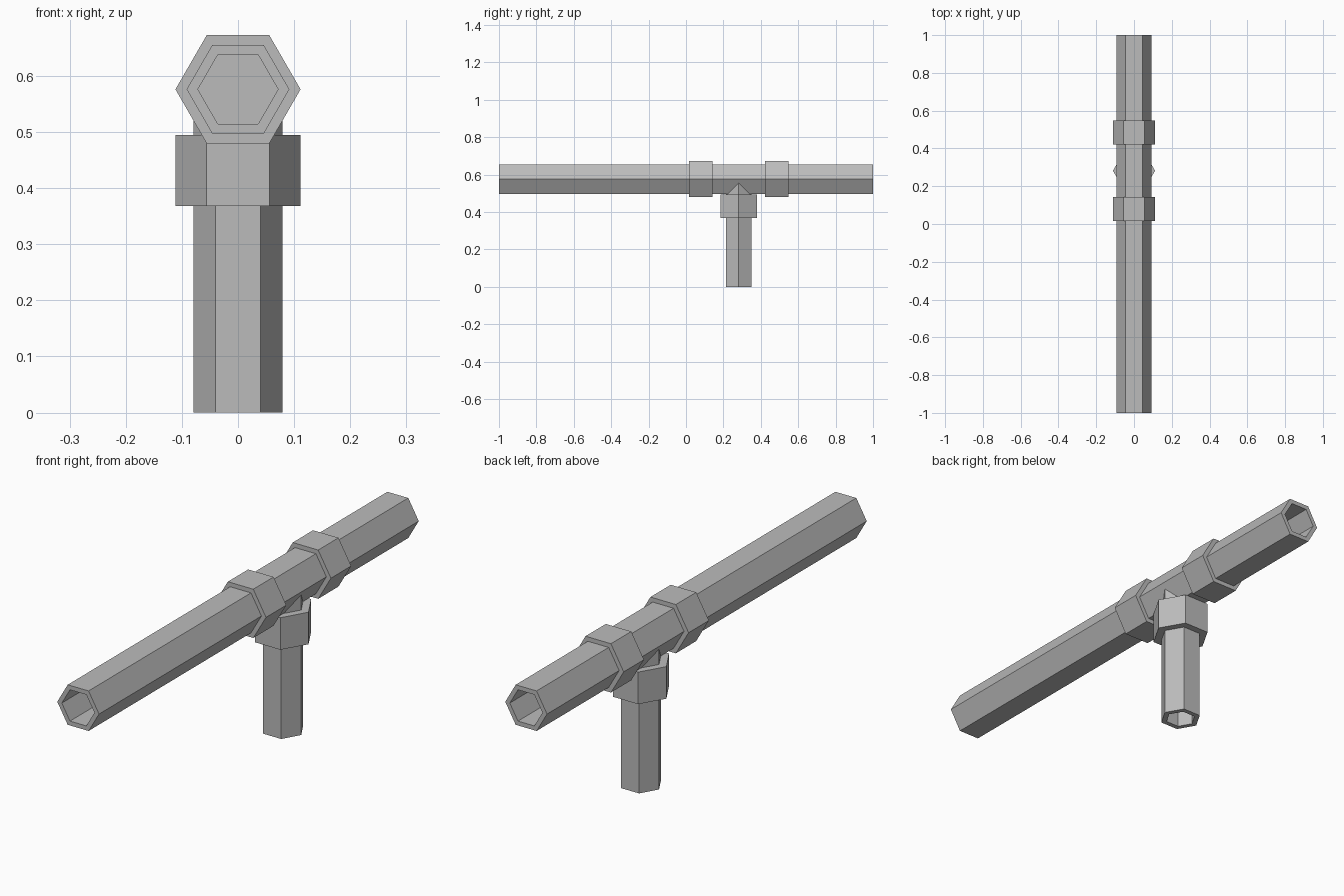
import bpy
import bmesh
from math import cos, sin, pi
from mathutils import Matrix

cube = bpy.data.objects.get("Cube")
if cube:
    bpy.data.objects.remove(cube, do_unlink=True)

# Single flat metal colour
metal = bpy.data.materials.new("grey_metal")
metal.use_nodes = True
GREY = (0.5, 0.5, 0.5, 1)
metal.diffuse_color = GREY
metal.node_tree.nodes["Principled BSDF"].inputs["Base Color"].default_value = GREY

SIDES = 6
PIPE_Z = 0.576      # height of the long pipe's axis
STEM_Y = 0.282      # where the stem meets the long pipe
COLLAR_R = 0.1115
COLLAR_LEN = 0.127

ALONG_Y = Matrix.Translation((0, 0, PIPE_Z)) @ Matrix.Rotation(-pi / 2, 4, "X")
ALONG_Z = Matrix.Translation((0, STEM_Y, 0))


def hex_part(name, radius, start, end, frame, bore=0):
    """Hexagonal bar from start to end along the frame's axis; a tube if bore is set."""
    bm = bmesh.new()

    def ring(r, h):
        return [bm.verts.new((r * cos(2 * pi * i / SIDES), r * sin(2 * pi * i / SIDES), h))
                for i in range(SIDES)]

    rings = [ring(radius, start), ring(radius, end)]
    if bore:
        rings += [ring(bore, end), ring(bore, start)]
        pairs = list(zip(rings, rings[1:] + rings[:1]))
    else:
        pairs = [rings]
        bm.faces.new(rings[0])
        bm.faces.new(rings[1])
    for a, b in pairs:
        for i in range(SIDES):
            j = (i + 1) % SIDES
            bm.faces.new((a[i], a[j], b[j], b[i]))
    bm.transform(frame)
    bmesh.ops.recalc_face_normals(bm, faces=bm.faces)
    mesh = bpy.data.meshes.new(name)
    bm.to_mesh(mesh)
    bm.free()
    mesh.materials.append(metal)
    obj = bpy.data.objects.new(name, mesh)
    bpy.context.collection.objects.link(obj)
    return obj


# Long horizontal pipe and the stem that runs up into it
hex_part("long_pipe", 0.0915, -1, 1, ALONG_Y, bore=0.0715)
hex_part("stem_pipe", 0.0795, 0, PIPE_Z, ALONG_Z, bore=0.0575)

# Collars on either side of the junction, and one on the stem
for name, start in (("front_collar", 0.016), ("back_collar", 0.422)):
    hex_part(name, COLLAR_R, start, start + COLLAR_LEN, ALONG_Y)
hex_part("stem_collar", COLLAR_R, 0.368, 0.368 + COLLAR_LEN, ALONG_Z)
